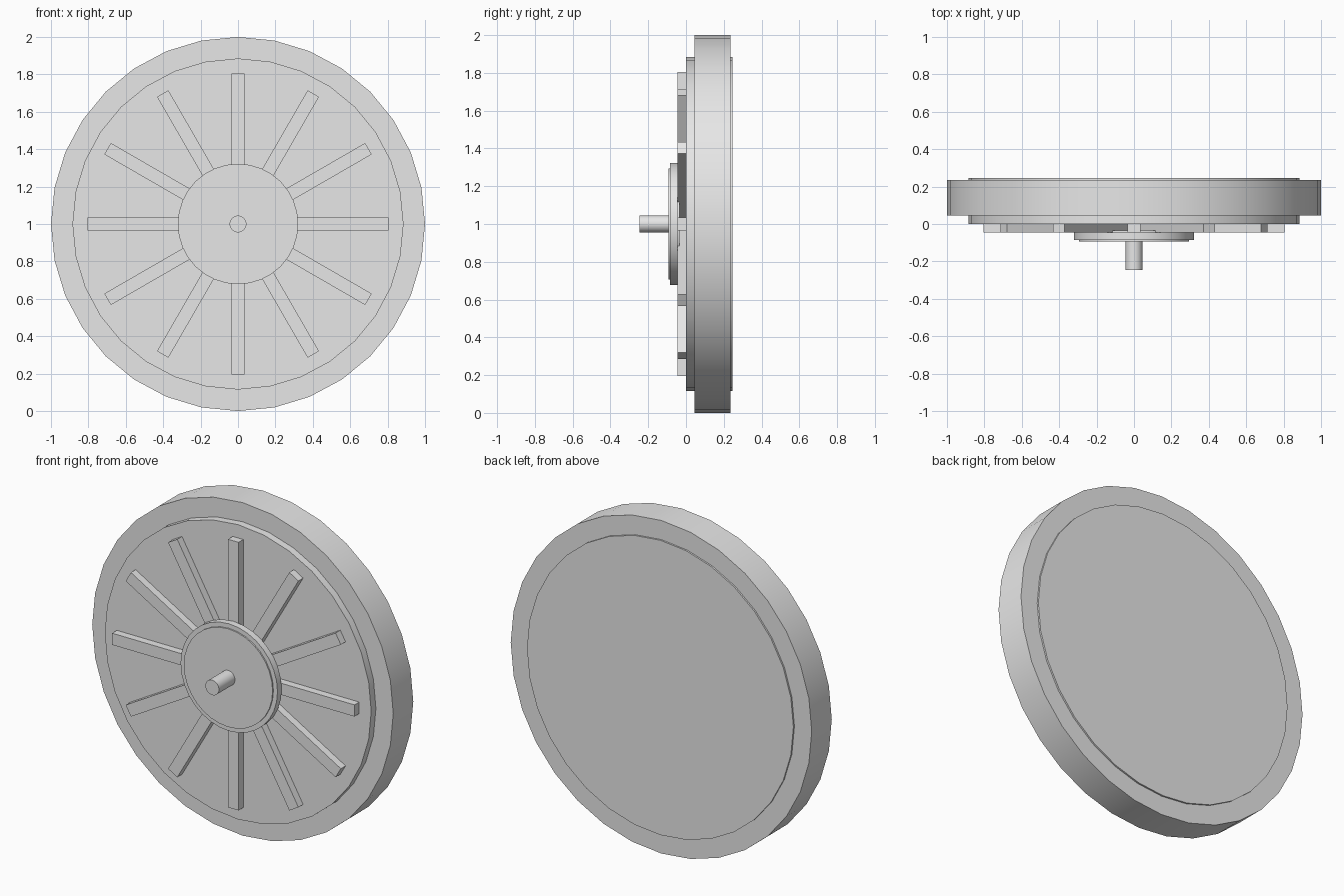
import bpy, bmesh, math
from mathutils import Matrix, Vector

cube = bpy.data.objects.get("Cube")
if cube:
    bpy.data.objects.remove(cube, do_unlink=True)

SIDES = 32
CENTRE_Z = 1.0

grey = bpy.data.materials.new("light_grey")
grey.use_nodes = True
grey.diffuse_color = (0.8, 0.8, 0.8, 1)
grey.node_tree.nodes["Principled BSDF"].inputs["Base Color"].default_value = (0.8, 0.8, 0.8, 1)


def add_object(name, bm):
    bmesh.ops.recalc_face_normals(bm, faces=bm.faces)
    mesh = bpy.data.meshes.new(name)
    bm.to_mesh(mesh)
    bm.free()
    mesh.materials.append(grey)
    obj = bpy.data.objects.new(name, mesh)
    obj.location.z = CENTRE_Z
    bpy.context.collection.objects.link(obj)
    return obj


def lathe(name, profile):
    """Turn (radius, y) points about the y axis, with a flat cap at each end."""
    bm = bmesh.new()
    rings = []
    for radius, y in profile:
        angles = [math.tau * i / SIDES for i in range(SIDES)]
        rings.append([bm.verts.new((radius * math.sin(a), y, radius * math.cos(a)))
                      for a in angles])
    for near, far in zip(rings, rings[1:]):
        for i in range(SIDES):
            j = (i + 1) % SIDES
            bm.faces.new((near[i], near[j], far[j], far[i]))
    bm.faces.new(rings[0])
    bm.faces.new(rings[-1])
    obj = add_object(name, bm)
    bpy.ops.object.select_all(action="DESELECT")
    obj.select_set(True)
    bpy.context.view_layer.objects.active = obj
    bpy.ops.object.shade_smooth_by_angle(angle=math.radians(30))


# Wheel disc with its wider rim
lathe("wheel", [(0.885, 0), (0.885, 0.045), (1, 0.045),
                (1, 0.235), (0.885, 0.235), (0.885, 0.245)])

# Hub plate, slightly raised on both faces
lathe("hub", [(0.295, -0.093), (0.295, -0.085), (0.322, -0.085),
              (0.322, -0.045), (0.295, -0.045), (0.295, -0.035)])

# Axle pin
lathe("axle", [(0.045, -0.245), (0.045, -0.09)])

# Six crossing bars make twelve spokes
for k in range(6):
    bm = bmesh.new()
    bmesh.ops.create_cube(bm, size=1)
    bmesh.ops.scale(bm, vec=Vector((0.07, 0.045, 1.61)), verts=bm.verts)
    bmesh.ops.translate(bm, vec=(0, -0.0225, 0), verts=bm.verts)
    bmesh.ops.rotate(bm, cent=(0, 0, 0), verts=bm.verts,
                     matrix=Matrix.Rotation(math.radians(30 * k), 3, "Y"))
    add_object(f"spoke_bar_{k + 1}", bm)
